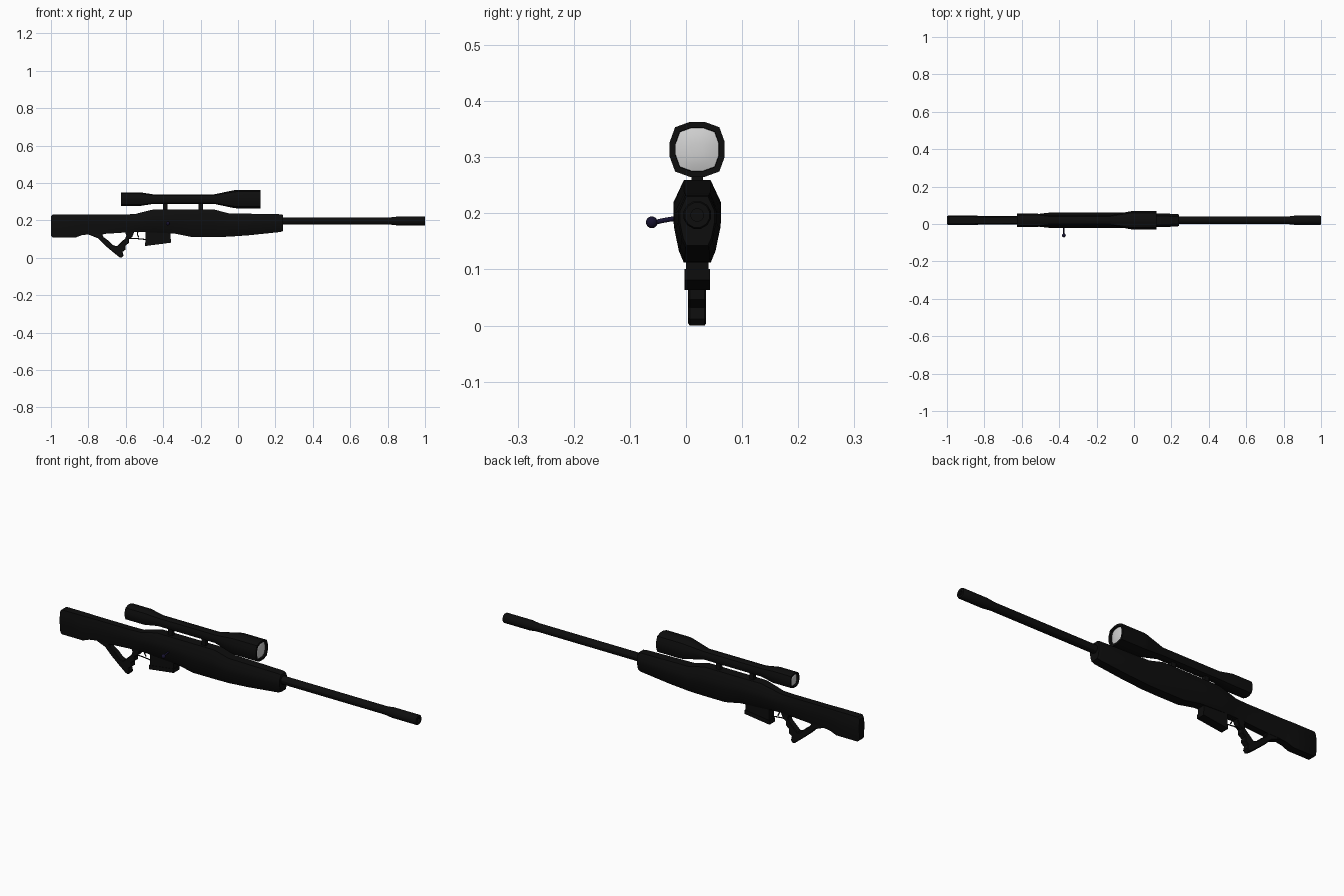
import bpy, bmesh, math
from mathutils import Vector

if "Cube" in bpy.data.objects:
    bpy.data.objects.remove(bpy.data.objects["Cube"])

YC = 0.02  # centre plane of the rifle


def mat(name, rgb):
    m = bpy.data.materials.new(name)
    m.diffuse_color = (*rgb, 1)
    m.use_nodes = True
    m.node_tree.nodes["Principled BSDF"].inputs["Base Color"].default_value = m.diffuse_color
    return m


BLACK = mat("matte black", (0.004, 0.004, 0.004))
NAVY = mat("dark navy", (0.008, 0.006, 0.028))
GLASS = mat("pale glass", (0.64, 0.64, 0.64))


def finish(name, bm, material, angle=30):
    bmesh.ops.recalc_face_normals(bm, faces=bm.faces)
    me = bpy.data.meshes.new(name)
    bm.to_mesh(me)
    bm.free()
    me.materials.append(material)
    ob = bpy.data.objects.new(name, me)
    bpy.context.collection.objects.link(ob)
    bpy.ops.object.select_all(action='DESELECT')
    ob.select_set(True)
    bpy.context.view_layer.objects.active = ob
    bpy.ops.object.shade_smooth_by_angle(angle=math.radians(angle))
    return ob


def loft(name, rings, material, angle=30):
    """Skin a list of equal-length point rings and cap both ends."""
    bm = bmesh.new()
    vr = [[bm.verts.new(p) for p in r] for r in rings]
    n = len(vr[0])
    for a, b in zip(vr, vr[1:]):
        for i in range(n):
            bm.faces.new((a[i], a[(i + 1) % n], b[(i + 1) % n], b[i]))
    bm.faces.new(vr[0])
    bm.faces.new(vr[-1])
    return finish(name, bm, material, angle)


def round_ring(x, r, z, corner=1.0):
    """Twelve-sided ring; corner > 1 pushes the diagonals out."""
    pts = []
    for i in range(12):
        a = math.radians(15 + 30 * i)
        k = r / math.cos(math.radians(15)) * (corner if i % 3 == 1 else 1)
        pts.append((x, YC + k * math.cos(a), z + k * math.sin(a)))
    return pts


def tube(name, stations, z, material, corner=1.0):
    return loft(name, [round_ring(x, r, z, corner) for x, r in stations], material)


def slab(name, outline, hw, material, bevel=0.0):
    """Extrude an x-z outline across y."""
    bm = bmesh.new()
    f = bm.faces.new([bm.verts.new((x, YC - hw, z)) for x, z in outline])
    ext = bmesh.ops.extrude_face_region(bm, geom=[f])
    bmesh.ops.translate(bm, vec=(0, 2 * hw, 0),
                        verts=[v for v in ext["geom"] if isinstance(v, bmesh.types.BMVert)])
    if bevel:
        rim = [e for e in bm.edges if abs(e.verts[0].co.y - e.verts[1].co.y) < 1e-6]
        bmesh.ops.bevel(bm, geom=rim, offset=bevel, segments=1, affect='EDGES')
    return finish(name, bm, material)


def rod(name, path, r, material, n=6):
    """Round wire along a path."""
    rings = []
    pts = [Vector(p) for p in path]
    for i, p in enumerate(pts):
        d = (pts[min(i + 1, len(pts) - 1)] - pts[max(i - 1, 0)]).normalized()
        ref = Vector((0, 1, 0)) if abs(d.y) < 0.7 else Vector((1, 0, 0))
        u = d.cross(ref).normalized()
        v = d.cross(u)
        rings.append([p + r * (u * math.cos(t) + v * math.sin(t))
                      for t in (2 * math.pi * k / n for k in range(n))])
    return loft(name, rings, material, 60)


# Stock, receiver and fore-end: x, bottom z, top z, half width, edge width ratio
def body_ring(x, zb, zt, hw, k):
    half = [(k, 1), (1, 0.70), (1, 0.48), ((1 + k) / 2, 0.15), (k, 0)]
    full = half + [(-w, t) for w, t in reversed(half)]
    return [(x, YC + w * hw, zb + t * (zt - zb)) for w, t in full]


BODY = [
    (-1.0, 0.118, 0.222, 0.021, 0.75), (-0.99, 0.108, 0.232, 0.026, 0.75),
    (-0.87, 0.108, 0.232, 0.026, 0.75), (-0.835, 0.121, 0.232, 0.024, 0.75),
    (-0.79, 0.127, 0.232, 0.023, 0.75), (-0.72, 0.128, 0.232, 0.023, 0.75),
    (-0.61, 0.135, 0.232, 0.024, 0.7), (-0.55, 0.138, 0.234, 0.028, 0.6),
    (-0.51, 0.138, 0.245, 0.034, 0.55), (-0.45, 0.135, 0.259, 0.041, 0.55),
    (-0.34, 0.130, 0.259, 0.042, 0.57), (-0.25, 0.112, 0.259, 0.042, 0.57),
    (-0.13, 0.112, 0.259, 0.042, 0.57), (-0.05, 0.113, 0.238, 0.041, 0.57),
    (0.06, 0.121, 0.236, 0.038, 0.6), (0.225, 0.138, 0.233, 0.034, 0.62),
    (0.24, 0.143, 0.230, 0.031, 0.62)]
loft("stock_and_receiver", [body_ring(*s) for s in BODY], BLACK)

# Thumbhole grip with finger grooves
slab("grip", [
    (-0.83, 0.135), (-0.79, 0.121), (-0.75, 0.105), (-0.715, 0.07), (-0.67, 0.032),
    (-0.635, 0.004), (-0.622, 0.0), (-0.612, 0.012), (-0.617, 0.032), (-0.60, 0.046),
    (-0.602, 0.066), (-0.583, 0.08), (-0.584, 0.10), (-0.565, 0.113), (-0.55, 0.15),
    (-0.61, 0.15), (-0.597, 0.122), (-0.602, 0.105), (-0.648, 0.062), (-0.668, 0.068),
    (-0.69, 0.09), (-0.718, 0.11), (-0.725, 0.122), (-0.70, 0.145)], 0.016, BLACK, 0.003)

# Magazine and its base plate
slab("magazine", [(-0.495, 0.16), (-0.495, 0.072), (-0.362, 0.09), (-0.362, 0.16)], 0.02, BLACK)
slab("magazine_base", [(-0.498, 0.083), (-0.498, 0.063), (-0.359, 0.081), (-0.359, 0.101)],
     0.0225, BLACK)

# Trigger guard and trigger
rod("trigger_guard", [(-0.59, YC, 0.105), (-0.55, YC, 0.104), (-0.49, YC, 0.098)], 0.003, BLACK)
rod("trigger", [(-0.535, YC, 0.142), (-0.538, YC, 0.125), (-0.53, YC, 0.11)], 0.003, BLACK)

# Barrel with muzzle and sunken bore
tube("barrel", [(0.20, 0.02), (0.82, 0.02), (0.86, 0.0245), (0.995, 0.0245), (1.0, 0.022),
                (1.0, 0.011), (0.96, 0.011)], 0.197, BLACK)

# Scope body, hollowed slightly at both ends
SZ = 0.314
tube("scope", [(-0.61, 0.028), (-0.625, 0.029), (-0.625, 0.036), (-0.52, 0.036), (-0.45, 0.025),
               (-0.13, 0.025), (-0.03, 0.046), (-0.01, 0.049), (0.12, 0.049), (0.12, 0.039),
               (0.106, 0.038)], SZ, BLACK, 1.1)

# Domed lenses
for name, x, r, s in (("front_lens", 0.110, 0.0385, 1), ("rear_lens", -0.615, 0.0285, -1)):
    tube(name, [(x - s * 0.003, r), (x, r), (x + s * 0.004, r * 0.7), (x + s * 0.006, r * 0.3)],
         SZ, GLASS, 1.1)

# Scope mounts
for i, x in enumerate((-0.388, -0.20)):
    slab(f"scope_mount_{i + 1}", [(x - 0.012, 0.25), (x + 0.012, 0.25),
                                  (x + 0.012, 0.30), (x - 0.012, 0.30)], 0.01, BLACK)

# Bolt handle and knob
BX = -0.375
rod("bolt_handle", [(BX, 0.0, 0.191), (BX, -0.025, 0.190), (BX, -0.042, 0.187),
                    (BX, -0.06, 0.183)], 0.0042, NAVY, 8)
bm = bmesh.new()
bmesh.ops.create_uvsphere(bm, u_segments=12, v_segments=8, radius=0.0105)
bmesh.ops.translate(bm, vec=(BX, -0.061, 0.184), verts=bm.verts)
finish("bolt_knob", bm, NAVY, 60)
